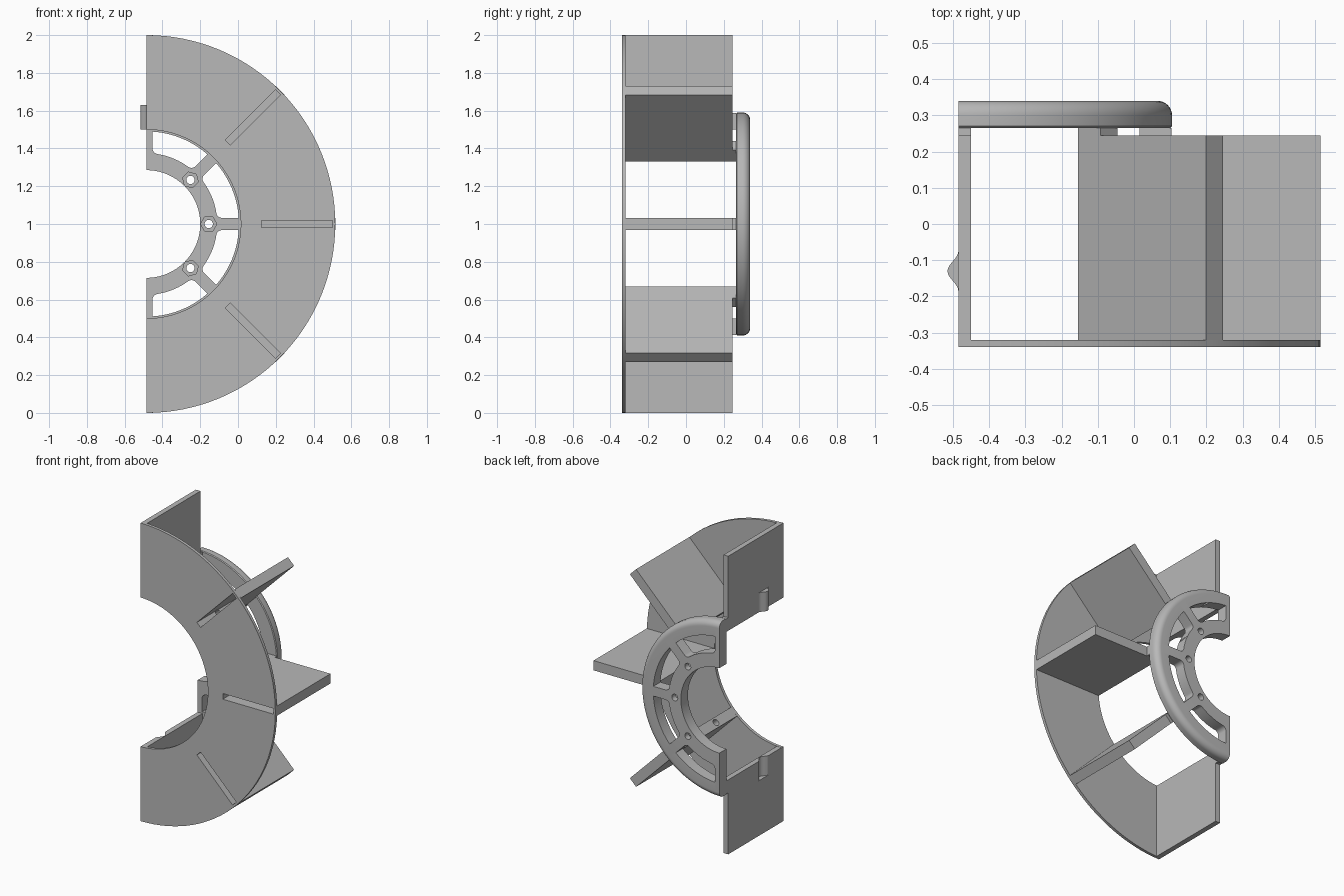
import bpy, bmesh
from math import sin, cos, asin, pi, radians
from mathutils import Matrix, Vector

cube = bpy.data.objects.get("Cube")
if cube:
    bpy.data.objects.remove(cube, do_unlink=True)

AXIS = Matrix.Translation((-0.485, 0, 1))   # centre of the half reel
FRONT, PLATE, BLADE_END, HUB, BACK = -0.34, -0.32, 0.245, 0.265, 0.34
HALF = 0.0325                               # half thickness of a blade or spoke
CLIP_Y = -0.13

grey = bpy.data.materials.new("plain grey")
grey.use_nodes = True
grey.diffuse_color = (0.48, 0.48, 0.48, 1)
grey.node_tree.nodes["Principled BSDF"].inputs["Base Color"].default_value = (0.48, 0.48, 0.48, 1)


def turned(deg):
    """Local x becomes radial, y stays axial, z becomes tangential."""
    return AXIS @ Matrix.Rotation(-radians(deg), 4, 'Y')


def finish(name, bm, matrix):
    bmesh.ops.transform(bm, matrix=matrix, verts=bm.verts)
    bmesh.ops.recalc_face_normals(bm, faces=bm.faces)
    mesh = bpy.data.meshes.new(name)
    bm.to_mesh(mesh)
    bm.free()
    mesh.materials.append(grey)
    obj = bpy.data.objects.new(name, mesh)
    bpy.context.collection.objects.link(obj)
    return obj


def loft(name, rings, matrix):
    """Solid skinned through a row of matching closed outlines."""
    bm = bmesh.new()
    rows = [[bm.verts.new(p) for p in ring] for ring in rings]
    n = len(rows[0])
    for a, b in zip(rows, rows[1:]):
        for i in range(n):
            j = (i + 1) % n
            bm.faces.new((a[i], a[j], b[j], b[i]))
    bm.faces.new(rows[0])
    bm.faces.new(rows[-1])
    return finish(name, bm, matrix)


def prism(name, pts, y0, y1, matrix=AXIS):
    return loft(name, [[(x, y, z) for x, z in pts] for y in (y0, y1)], matrix)


def box(name, r0, r1, y0, y1, t0, t1, deg):
    return prism(name, [(r0, t0), (r1, t0), (r1, t1), (r0, t1)], y0, y1, turned(deg))


def arc(r, a0, a1, n, cx=0, cz=0):
    return [(cx + r * cos(a0 + (a1 - a0) * i / n), cz + r * sin(a0 + (a1 - a0) * i / n))
            for i in range(n + 1)]


def cut(obj, cutters):
    for c in cutters:
        c.hide_render = True
        mod = obj.modifiers.new("cut", 'BOOLEAN')
        mod.operation, mod.solver, mod.object = 'DIFFERENCE', 'EXACT', c
        bpy.context.view_layer.objects.active = obj
        bpy.ops.object.modifier_apply(modifier=mod.name)
        bpy.data.objects.remove(c, do_unlink=True)


def smooth(obj):
    bpy.ops.object.select_all(action='DESELECT')
    obj.select_set(True)
    bpy.context.view_layer.objects.active = obj
    bpy.ops.object.shade_smooth_by_angle(angle=radians(30))


def slot(deg):
    return box("slot_cutter", 0.61, 0.985, FRONT - 0.05, 0.1, -0.019, 0.019, deg)


def clip(name, z0, z1, side, base):
    """Bell-shaped ridge on the flat split face, running along z."""
    steps = [i / 8 for i in range(-8, 9)]
    pts = [(side * 0.015 * (1 + cos(pi * t)), CLIP_Y + 0.055 * t) for t in steps]
    pts = [(-side * base, CLIP_Y - 0.055)] + pts + [(-side * base, CLIP_Y + 0.055)]
    return loft(name, [[(x, y, z) for x, y in pts] for z in (z0, z1)], AXIS)


# Front half-ring plate with slots
plate = prism("front_plate", arc(1, -pi / 2, pi / 2, 64) + arc(0.5, pi / 2, -pi / 2, 64), FRONT, PLATE)
cut(plate, [slot(d) for d in (-45, 0, 45)])
smooth(plate)

# Blades: three full ones, and a half-thickness one at each end of the split
for label, deg, t0, t1 in (("lower_end", -90, 0, 0.035), ("lower", -45, -HALF, HALF),
                           ("middle", 0, -HALF, HALF), ("upper", 45, -HALF, HALF),
                           ("upper_end", 90, -0.035, 0)):
    blade = box(label + "_blade", 0.5, 1, PLATE, BLADE_END, t0, t1, deg)
    box(label + "_spacer", 0.5, 0.588, BLADE_END, HUB, t0, t1, deg)
    if abs(deg) < 90:
        ring = arc(0.022, 0, 2 * pi * 23 / 24, 23, CLIP_Y, 0)
        hole = loft("hole_cutter", [[(r, y, t) for y, t in ring] for r in (0.45, 0.63)], turned(deg))
        cut(blade, [slot(deg), hole])
    elif deg < 0:
        cut(blade, [clip("groove_cutter", -0.63, -0.45, 1, 0.02)])

smooth(clip("clip_ridge", 0.5, 0.63, -1, 0.01))

# Rear flange: profile with a rounded outer back edge, swept half a turn
f = 0.04
profile = [(0.285, BACK), (0.285, HUB), (0.585, HUB), (0.59, HUB + 0.005)]
profile += arc(f, 0, pi / 2, 8, 0.59 - f, BACK - f)
sweep = [pi * (i / 64 - 0.5) for i in range(65)]
flange = loft("rear_flange", [[(r * cos(a), y, r * sin(a)) for r, y in profile] for a in sweep], AXIS)

# Window outline between two spokes, with filleted inner corners
inner, outer, fillet, spoke = 0.375, 0.49, 0.03, -radians(22.5)
rc = inner + fillet
ang = spoke + asin((HALF + fillet) / rc)
half = arc(inner, 0, ang, 6)
half += arc(fillet, ang - pi, spoke - pi / 2, 6, rc * cos(ang), rc * sin(ang))[1:]
half += arc(outer, spoke + asin(HALF / outer), 0, 8)
window = half + [(x, -z) for x, z in half[-2:0:-1]]
cutters = [prism("window_cutter", window, 0.2, 0.4, turned(d)) for d in (-67.5, -22.5, 22.5, 67.5)]

# Bolt holes with hexagonal nut pockets on the inside
for d in (-45, 0, 45):
    cutters.append(prism("bolt_cutter", arc(0.022, 0, 2 * pi * 23 / 24, 23, 0.33), 0.2, 0.4, turned(d)))
    cutters.append(prism("nut_cutter", arc(0.043, 0, 2 * pi * 5 / 6, 5, 0.33), 0.2, HUB + 0.035, turned(d)))
cut(flange, cutters)
smooth(flange)
